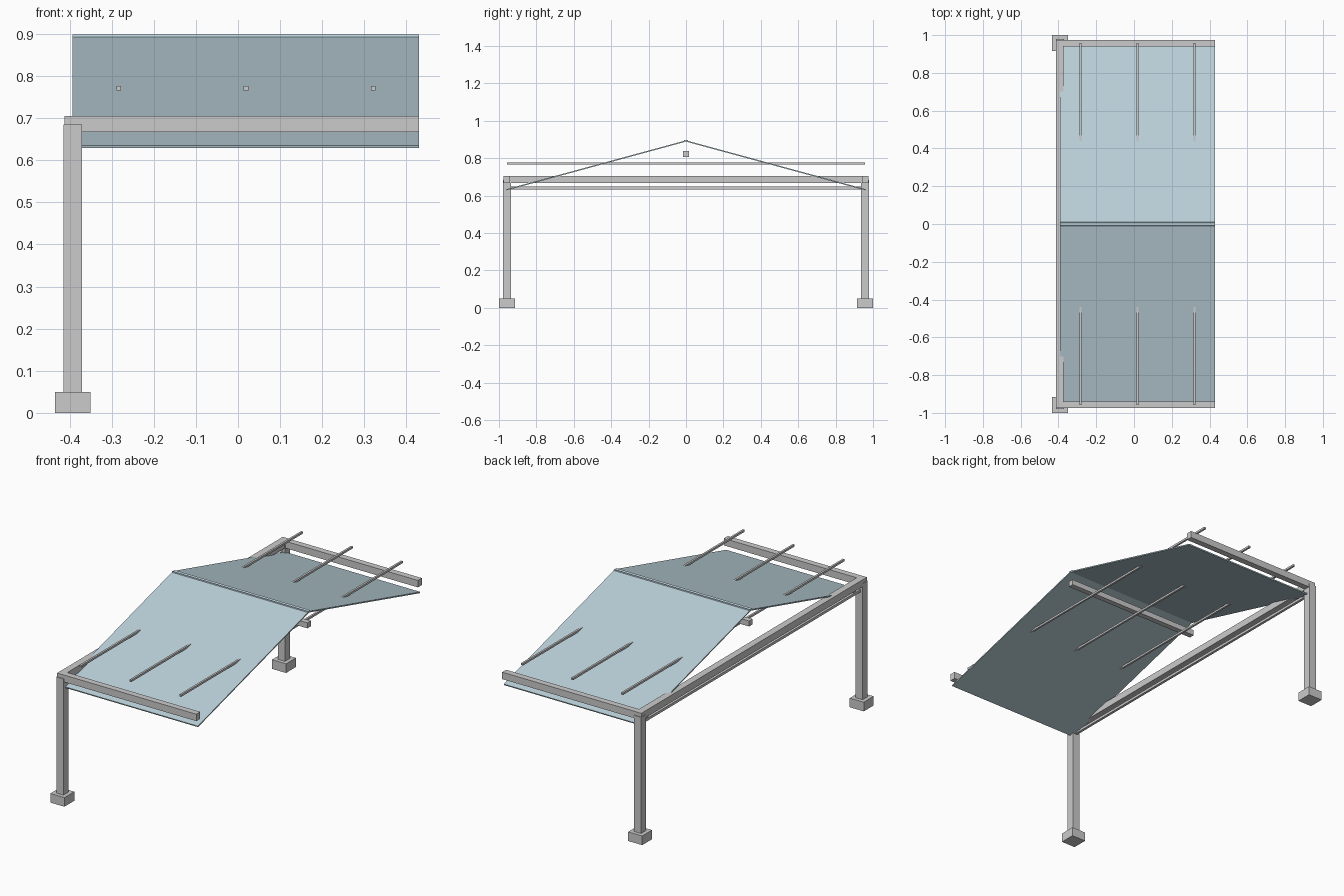
import bpy
import math

if "Cube" in bpy.data.objects:
    bpy.data.objects.remove(bpy.data.objects["Cube"])

SIDE = 0.9575   # y of posts and side beams
BACK = -0.3925  # x of posts and back beam


def box(name, center, size, rot_x=0.0, mat=None):
    bpy.ops.mesh.primitive_cube_add(size=1, location=center, rotation=(rot_x, 0, 0))
    ob = bpy.context.object
    ob.name = name
    ob.scale = size
    if mat:
        ob.data.materials.append(mat)
    return ob


def span(name, lo, hi):
    return box(name, [(a + b) / 2 for a, b in zip(lo, hi)],
               [b - a for a, b in zip(lo, hi)])


sheet = bpy.data.materials.new("roof_sheet")
sheet.diffuse_color = (0.50, 0.64, 0.70, 1)
sheet.use_nodes = True
sheet.node_tree.nodes["Principled BSDF"].inputs["Base Color"].default_value = sheet.diffuse_color

for s, tag in ((-1, "front"), (1, "rear")):
    y = s * SIDE
    # footing, post and side beam
    box(tag + "_footing", (BACK, y, 0.025), (0.085, 0.085, 0.05))
    box(tag + "_post", (BACK, y, 0.3675), (0.043, 0.043, 0.635))
    span(tag + "_side_beam", (BACK, y - 0.017, 0.667), (0.43, y + 0.017, 0.705))

    # sloped roof sheet, running slightly past the ridge line
    y0, z0, y1, z1 = -0.01, 0.895, 0.96, 0.6315
    length = math.hypot(y1 - y0, z1 - z0)
    angle = math.atan2(z1 - z0, y1 - y0)
    box(tag + "_roof_sheet", (0.0185, s * (y0 + y1) / 2, (z0 + z1) / 2),
        (0.823, length, 0.0065), s * angle, sheet)

# back beam joining the posts, with a thin tie rod beneath it
span("back_beam", (-0.412, -0.975, 0.667), (-0.374, 0.975, 0.705))
span("back_tie_rod", (-0.3995, -0.957, 0.634), (-0.3855, 0.957, 0.648))

# ridge beam under the roof peak
span("ridge_beam", (BACK, -0.015, 0.808), (0.43, 0.015, 0.838))

# cross rods passing through both roof sheets
for i, x in enumerate((-0.283, 0.019, 0.321)):
    box("cross_rod_%d" % (i + 1), (x, 0, 0.771), (0.011, 1.915, 0.011))
